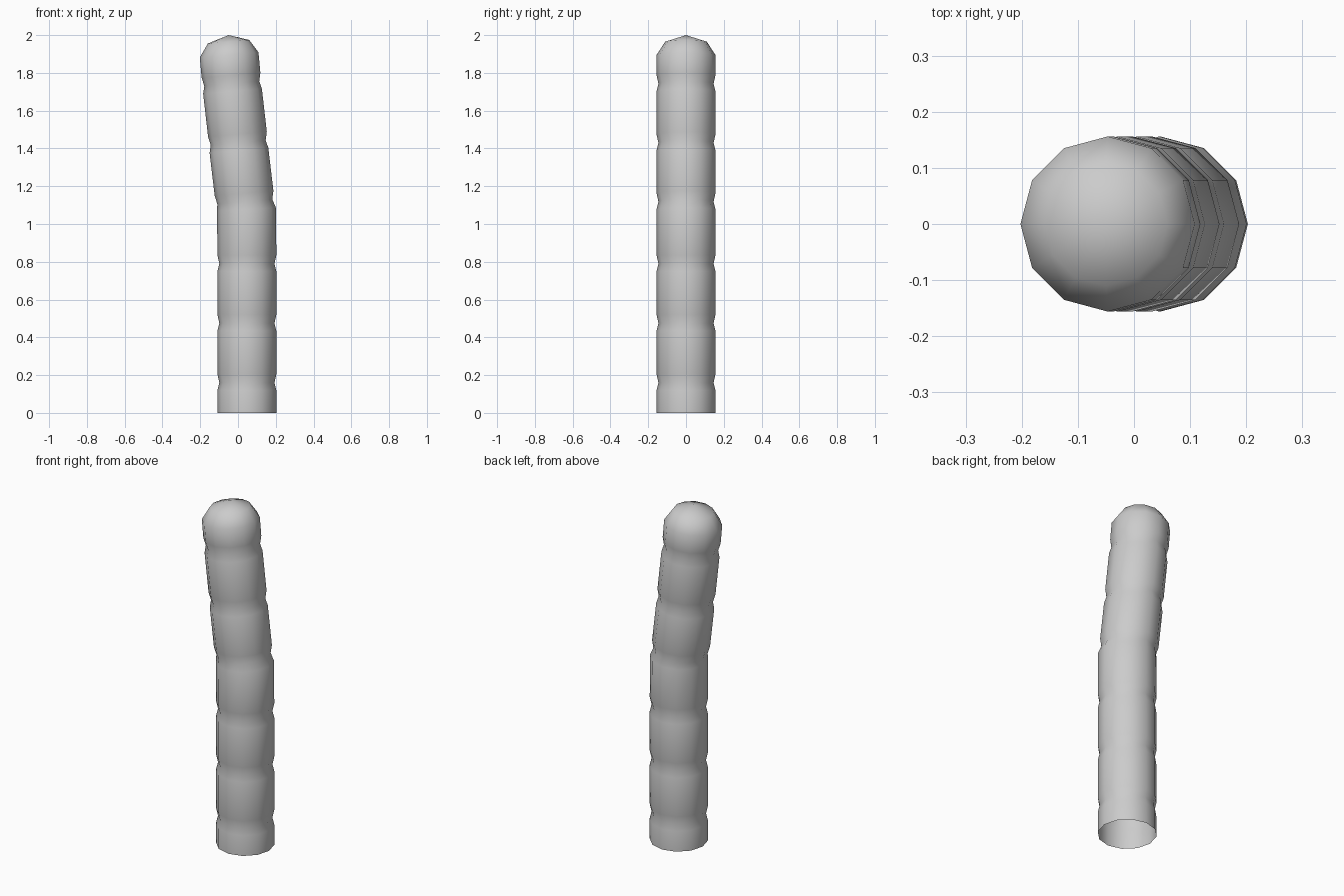
import bpy, bmesh
from math import cos, sin, pi, radians

if "Cube" in bpy.data.objects:
    bpy.data.objects.remove(bpy.data.objects["Cube"])

SIDES, R, NECK = 12, 0.156, 0.146
TILT = radians(5)

# Joint centres along the stalk: (x, z, ring tilt)
joints = [(0.047, 0.16, 0), (0.047, 0.475, 0), (0.047, 0.79, 0),
          (0.036, 1.118, TILT), (0.001, 1.43, TILT), (-0.033, 1.743, TILT)]

# Rings (x, z, radius, tilt): open base, then a pinched neck at each joint
rings = [(0.047, 0.0, R, 0)]
for i, (x, z, t) in enumerate(joints):
    below = joints[max(i - 1, 0)]
    above = joints[min(i + 1, len(joints) - 1)]
    lo = 0.002 if t else 0
    tb = t if i > 3 else 0
    if i == 3:   # bend starts here
        rings.append((0.045, z - 0.04, R, t * 0.6))
    else:
        rings.append((x + lo * 2, z - 0.04, R, tb))
    rings.append((x, z, NECK, t))
    rings.append((x - lo * 2, z + 0.045, R, t))

# Rounded cap rings
rings += [(-0.047, 1.895, R, TILT), (-0.05, 1.965, 0.11, TILT)]

bm = bmesh.new()
loops = []
for x, z, r, t in rings:
    loops.append([bm.verts.new((x + r * cos(2 * pi * k / SIDES) * cos(t),
                                r * sin(2 * pi * k / SIDES),
                                z + r * cos(2 * pi * k / SIDES) * sin(t)))
                  for k in range(SIDES)])
for a, b in zip(loops, loops[1:]):
    for k in range(SIDES):
        n = (k + 1) % SIDES
        bm.faces.new((a[k], a[n], b[n], b[k]))

# Cap tip
tip = bm.verts.new((-0.05, 0, 2.0))
top = loops[-1]
for k in range(SIDES):
    bm.faces.new((top[k], top[(k + 1) % SIDES], tip))
for f in bm.faces:
    f.smooth = True

mesh = bpy.data.meshes.new("segmented_stalk")
bm.to_mesh(mesh)
bm.free()
obj = bpy.data.objects.new("segmented_stalk", mesh)
bpy.context.collection.objects.link(obj)
